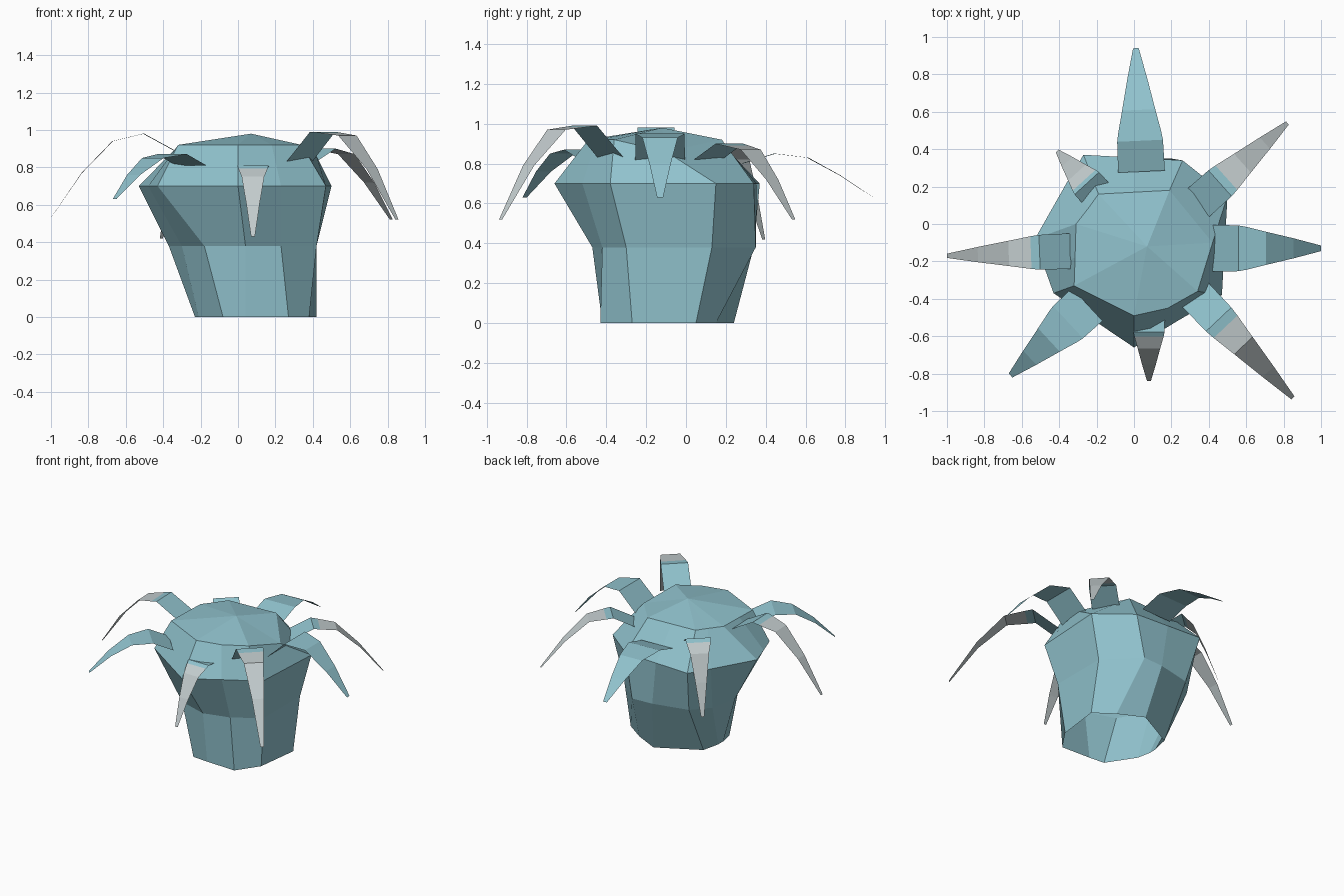
import bpy, bmesh
from mathutils import Vector

cube = bpy.data.objects.get("Cube")
if cube:
    bpy.data.objects.remove(cube)


def material(name, rgb):
    mat = bpy.data.materials.new(name)
    mat.use_nodes = True
    colour = (*rgb, 1)
    mat.diffuse_color = colour
    mat.node_tree.nodes["Principled BSDF"].inputs["Base Color"].default_value = colour
    return mat


teal = material("dusty teal", (0.28, 0.54, 0.61))
grey = material("pale grey", (0.54, 0.6, 0.61))


def finish(name, bm):
    mesh = bpy.data.meshes.new(name)
    bm.to_mesh(mesh)
    bm.free()
    mesh.materials.append(teal)
    mesh.materials.append(grey)
    obj = bpy.data.objects.new(name, mesh)
    bpy.context.collection.objects.link(obj)


# Faceted body: irregular rings from the open base up to a low peak
rings = [
    (0, [(.04, -.42), (.27, -.43), (.38, -.27), (.42, .05), (.28, .15), (.1, .24),
         (-.2, .08), (-.23, -.05), (-.23, -.11), (-.21, -.21), (-.08, -.41)]),
    (.38, [(.04, -.47), (.23, -.42), (.42, -.3), (.42, .13), (.2, .35), (.04, .34),
           (-.22, .28), (-.33, .16), (-.37, -.05), (-.3, -.19), (-.18, -.4)]),
    (.7, [(0, -.66), (.23, -.52), (.47, -.38), (.5, .15), (.26, .34), (0, .355),
          (-.27, .37), (-.36, .22), (-.53, -.08), (-.48, -.23), (-.43, -.37)]),
    (.92, [(0, -.49), (.18, -.45), (.34, -.36), (.42, -.1), (.19, .18), (0, .17),
           (-.19, .16), (-.24, .09), (-.31, 0), (-.315, -.18), (-.32, -.33)]),
]
bm = bmesh.new()
loops = [[bm.verts.new((x, y, z)) for x, y in pts] for z, pts in rings]
loops[-1][3].co.z = .86  # dip in the rim under the left leaf
peak = bm.verts.new((.07, -.12, .98))
sides = len(loops[0])
for i in range(sides):
    j = (i + 1) % sides
    for low, high in zip(loops, loops[1:]):
        bm.faces.new((low[i], low[j], high[j], high[i]))
    bm.faces.new((loops[-1][i], loops[-1][j], peak))
finish("body", bm)


# Drooping leaf: a single-sided tapering strip along an arched path
STEPS = (0, .25, .32, .5, .75, 1)
TAPER = (1, .98, .92, .71, .43, .12)


def leaf(name, root, tip, heights, width, grey_tip):
    h = list(heights)
    h.insert(2, h[1] + (h[2] - h[1]) * .28)
    root, tip = Vector(root), Vector(tip)
    side = (tip - root).orthogonal().normalized() * width / 2
    bm = bmesh.new()
    rows = []
    for s, t, z in zip(STEPS, TAPER, h):
        mid = root.lerp(tip, s)
        rows.append([bm.verts.new((*(mid + side * k * t), z)) for k in (-1, 1)])
    for i, (a, b) in enumerate(zip(rows, rows[1:])):
        face = bm.faces.new((a[0], b[0], b[1], a[1]))
        face.material_index = int(grey_tip and i > 1)
    finish(name, bm)


leaf("left_leaf", (.41, -.13), (1, -.13), (.81, .95, .93, .8, .63), .25, False)
leaf("right_leaf", (-.34, -.145), (-1, -.17), (.89, .98, .94, .77, .53), .19, True)
leaf("back_leaf", (.04, .28), (.01, .94), (.8, .85, .83, .74, .63), .25, False)
leaf("front_leaf", (.08, -.49), (.08, -.84), (.8, .81, .75, .61, .43), .17, True)
leaf("back_left_leaf", (.34, .11), (.82, .54), (.82, .9, .87, .72, .52), .19, True)
leaf("front_left_leaf", (.32, -.37), (.85, -.93), (.82, .99, .97, .79, .52), .19, True)
leaf("front_right_leaf", (-.25, -.43), (-.66, -.81), (.81, .87, .85, .76, .63), .24, False)
leaf("back_right_leaf", (-.2, .16), (-.41, .39), (.85, .9, .82, .64, .42), .18, True)
